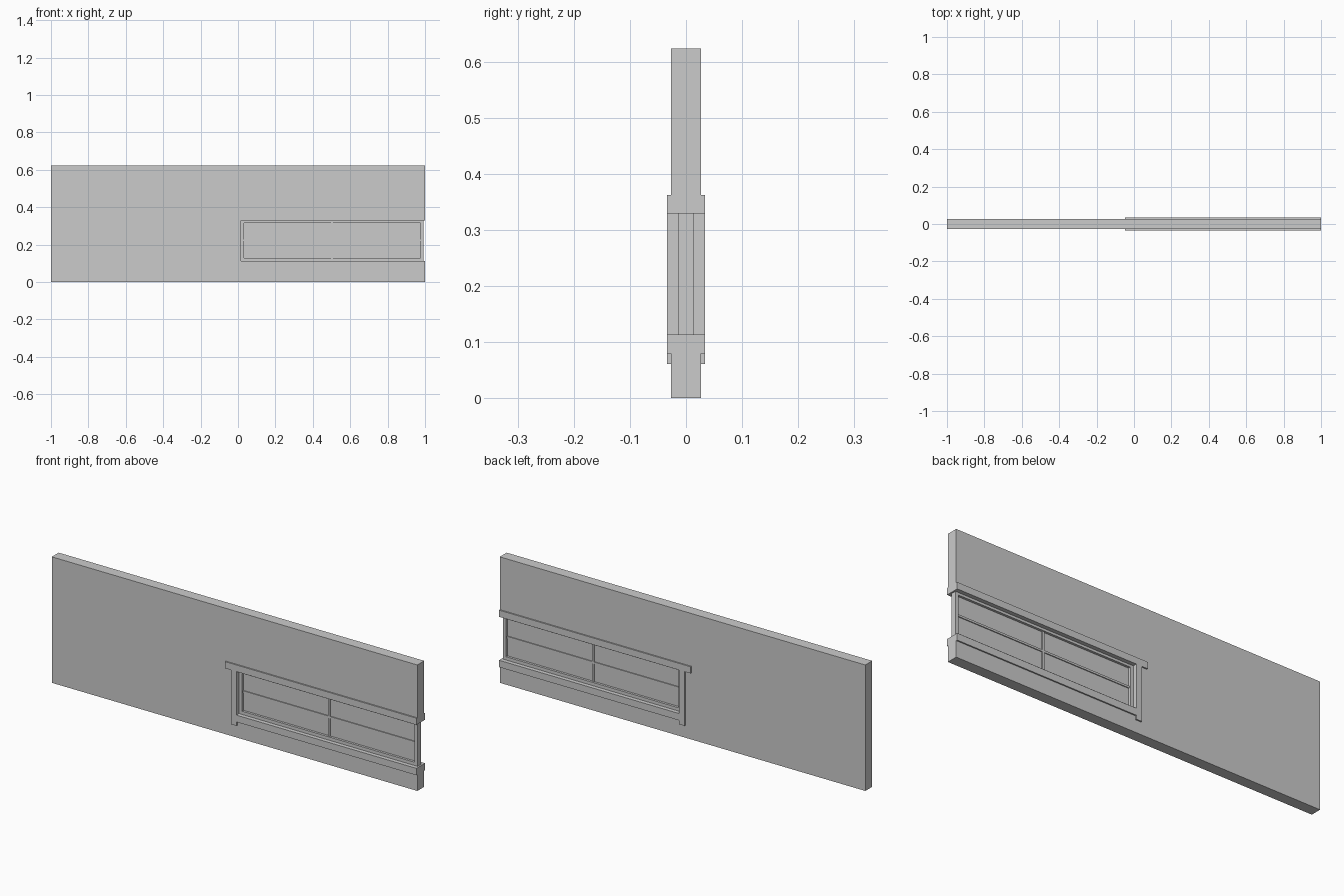
import bpy
import bmesh

if "Cube" in bpy.data.objects:
    bpy.data.objects.remove(bpy.data.objects["Cube"])

WALL_Y, TRIM_Y, FRAME_Y = 0.027, 0.0335, 0.013
OPEN_X, OPEN_LOW, OPEN_HIGH = 0.015, 0.114, 0.329
FRAME_END, RAIL = 0.992, 0.016


def prism(name, profile, y0, y1):
    """Extrude an x-z outline from y0 to y1."""
    bm = bmesh.new()
    face = bm.faces.new([bm.verts.new((x, y0, z)) for x, z in profile])
    ext = bmesh.ops.extrude_face_region(bm, geom=[face])
    verts = [v for v in ext["geom"] if isinstance(v, bmesh.types.BMVert)]
    bmesh.ops.translate(bm, verts=verts, vec=(0, y1 - y0, 0))
    bmesh.ops.recalc_face_normals(bm, faces=bm.faces)
    mesh = bpy.data.meshes.new(name)
    bm.to_mesh(mesh)
    bm.free()
    obj = bpy.data.objects.new(name, mesh)
    bpy.context.collection.objects.link(obj)
    return obj


def box(name, x0, x1, z0, z1, half_y):
    return prism(name, [(x0, z0), (x1, z0), (x1, z1), (x0, z1)], -half_y, half_y)


# Wall with the window opening running out through its right end
prism("wall", [(-1, 0), (1, 0), (1, OPEN_LOW), (OPEN_X, OPEN_LOW),
               (OPEN_X, OPEN_HIGH), (1, OPEN_HIGH), (1, 0.623), (-1, 0.623)],
      -WALL_Y, WALL_Y)

# Raised surround, the same on both faces
for side, s in (("front", -1), ("back", 1)):
    for part, x0, x1, z0, z1 in (
            ("lintel", -0.048, 1, OPEN_HIGH, 0.362),
            ("side_trim", -0.016, OPEN_X, 0.061, OPEN_HIGH),
            ("sill", OPEN_X, 1, 0.08, OPEN_LOW)):
        prism(f"{part}_{side}", [(x0, z0), (x1, z0), (x1, z1), (x0, z1)],
              s * WALL_Y, s * TRIM_Y)

# Window frame: two stiles and two rails
in_x0, in_x1 = OPEN_X + RAIL, FRAME_END - RAIL
in_z0, in_z1 = OPEN_LOW + RAIL, OPEN_HIGH - RAIL * 0.75
box("stile_left", OPEN_X, in_x0, OPEN_LOW, OPEN_HIGH, FRAME_Y)
box("stile_right", in_x1, FRAME_END, OPEN_LOW, OPEN_HIGH, FRAME_Y)
box("rail_bottom", in_x0, in_x1, OPEN_LOW, in_z0, FRAME_Y)
box("rail_top", in_x0, in_x1, in_z1, OPEN_HIGH, FRAME_Y)

# Glass and glazing bars
mid_x, mid_z = (in_x0 + in_x1) / 2, (in_z0 + in_z1) / 2
box("glass", in_x0, in_x1, in_z0, in_z1, 0.0015)
box("vertical_bar", mid_x - 0.005, mid_x + 0.005, in_z0, in_z1, 0.0075)
for side, x0, x1 in (("left", in_x0, mid_x - 0.005), ("right", mid_x + 0.005, in_x1)):
    box(f"horizontal_bar_{side}", x0, x1, mid_z - 0.005, mid_z + 0.005, 0.006)
